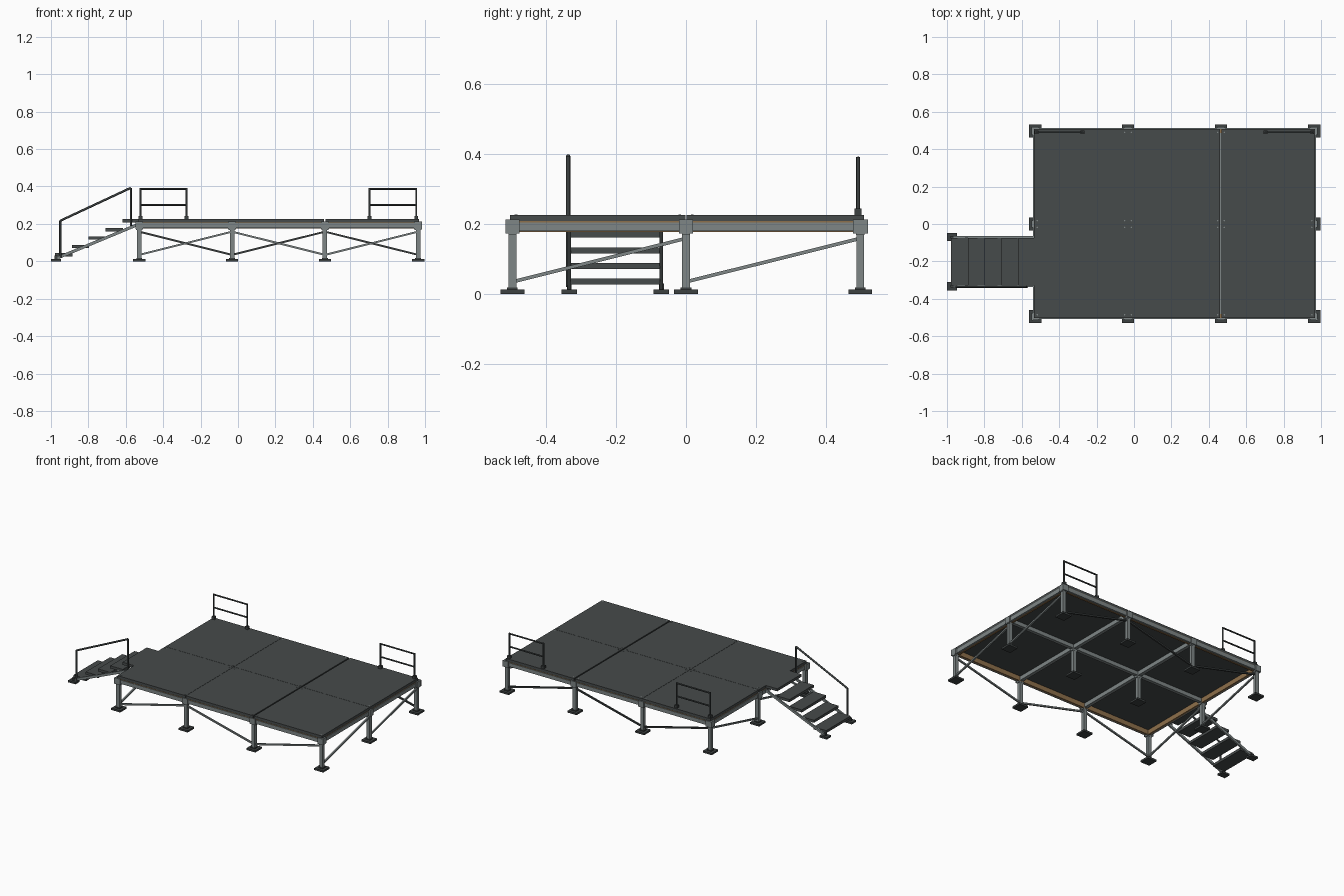
import bpy, bmesh
from mathutils import Vector, Matrix

if "Cube" in bpy.data.objects:
    bpy.data.objects.remove(bpy.data.objects["Cube"])


def material(name, r, g, b):
    m = bpy.data.materials.new(name)
    m.diffuse_color = (r, g, b, 1)
    m.use_nodes = True
    m.node_tree.nodes["Principled BSDF"].inputs["Base Color"].default_value = m.diffuse_color
    return m


DECK = material("deck_grey", 0.062, 0.070, 0.070)
DARK = material("dark_metal", 0.045, 0.052, 0.052)
STEEL = material("light_steel", 0.21, 0.24, 0.24)
WOOD = material("wood", 0.27, 0.16, 0.07)


def finish(name, bm, mat):
    bmesh.ops.recalc_face_normals(bm, faces=bm.faces)
    me = bpy.data.meshes.new(name)
    bm.to_mesh(me)
    bm.free()
    me.materials.append(mat)
    ob = bpy.data.objects.new(name, me)
    bpy.context.collection.objects.link(ob)
    return ob


def add_box(bm, x0, x1, y0, y1, z0, z1):
    m = Matrix.Translation(((x0 + x1) / 2, (y0 + y1) / 2, (z0 + z1) / 2))
    bmesh.ops.create_cube(bm, size=1, matrix=m @ Matrix.Diagonal((x1 - x0, y1 - y0, z1 - z0, 1)))


def box(name, mat, *size):
    bm = bmesh.new()
    add_box(bm, *size)
    return finish(name, bm, mat)


def bar(name, mat, a, b, w=0.012, d=0.012, sides=4):
    """Bar from a to b: square, or round when sides > 4."""
    a, b = Vector(a), Vector(b)
    v = b - a
    m = Matrix.Translation((a + b) / 2) @ v.to_track_quat('Z', 'Y').to_matrix().to_4x4()
    bm = bmesh.new()
    if sides == 4:
        bmesh.ops.create_cube(bm, size=1, matrix=m @ Matrix.Diagonal((w, d, v.length, 1)))
    else:
        bmesh.ops.create_cone(bm, segments=sides, radius1=w / 2, radius2=w / 2,
                              depth=v.length, cap_ends=True, matrix=m)
    ob = finish(name, bm, mat)
    if sides > 4:
        for p in ob.data.polygons:
            p.use_smooth = len(p.vertices) == 4
    return ob


XS = (-0.528, -0.032, 0.465, 0.963)
YS = (-0.495, 0.0, 0.497)
X0, X1, Y0, Y1 = -0.535, 0.969, -0.503, 0.508
TOP = 0.225

# Deck panels with narrow gaps
xe = (X0, -0.032, 0.465, X1)
ye = (Y0, 0.0, Y1)
for i in range(3):
    for j in range(2):
        right_gap = 0.004 if i == 1 else 0.0008
        left_gap = 0.004 if i == 2 else 0.0008
        box("deck_panel", DECK, xe[i] + left_gap, xe[i + 1] - right_gap,
            ye[j] + 0.0008, ye[j + 1] - 0.0008, 0.207, TOP)
        # Bolts at the panel corners
        for x in (xe[i] + 0.018, xe[i + 1] - 0.018):
            for y in (ye[j] + 0.018, ye[j + 1] - 0.018):
                bar("panel_bolt", STEEL, (x, y, TOP - 0.002), (x, y, TOP + 0.0015), 0.008, sides=8)


# Rectangular frames under the deck
def frame(name, mat, x0, x1, y0, y1, z0, z1, t):
    bm = bmesh.new()
    add_box(bm, x0, x1, y0, y0 + t, z0, z1)
    add_box(bm, x0, x1, y1 - t, y1, z0, z1)
    add_box(bm, x0, x0 + t, y0 + t, y1 - t, z0, z1)
    add_box(bm, x1 - t, x1, y0 + t, y1 - t, z0, z1)
    finish(name, bm, mat)


frame("outer_beams", STEEL, X0 - 0.004, X1 + 0.004, Y0 - 0.004, Y1 + 0.004, 0.179, 0.204, 0.014)
frame("wood_rim", WOOD, X0 + 0.009, X1 - 0.009, Y0 + 0.009, Y1 - 0.009, 0.176, 0.207, 0.012)
frame("wood_edge_strip", WOOD, X0, X1, Y0, Y1, 0.204, 0.2075, 0.015)

# Inner beams
for x in XS[1:3]:
    box("cross_beam", STEEL, x - 0.011, x + 0.011, Y0 + 0.01, Y1 - 0.01, 0.18, 0.2065)
box("long_beam", STEEL, X0 + 0.01, X1 - 0.01, -0.011, 0.011, 0.181, 0.206)

# Legs, feet and leg brackets
for i, x in enumerate(XS):
    for j, y in enumerate(YS):
        box("leg", STEEL, x - 0.012, x + 0.012, y - 0.011, y + 0.011, 0.01, 0.2)
        box("foot_plate", DARK, x - 0.033, x + 0.033, y - 0.034, y + 0.034, 0, 0.012)
        box("foot_collar", DARK, x - 0.016, x + 0.016, y - 0.015, y + 0.015, 0.012, 0.018)
        box("leg_head", STEEL, x - 0.018, x + 0.018, y - 0.012, y + 0.012, 0.168, 0.18)
        if j != 1:
            s = -1 if j == 0 else 1
            edge = Y0 - 0.004 if j == 0 else Y1 + 0.004
            box("side_bracket", STEEL, x - 0.021, x + 0.021,
                min(edge, edge + s * 0.007), max(edge, edge + s * 0.007), 0.172, 0.212)
        if i in (0, 3):
            s = -1 if i == 0 else 1
            edge = X0 - 0.004 if i == 0 else X1 + 0.004
            box("end_bracket", STEEL, min(edge, edge + s * 0.009), max(edge, edge + s * 0.009),
                y - 0.02, y + 0.02, 0.172, 0.212)

# Zigzag braces on front and back, mirrored to each other
LO, HI = 0.036, 0.157
for y, flip, mat in ((YS[0], 0, STEEL), (YS[2], 1, DARK)):
    for i in range(3):
        za, zb = (LO, HI) if (i + flip) % 2 == 0 else (HI, LO)
        bar("long_brace", mat, (XS[i] + 0.006, y, za), (XS[i + 1] - 0.006, y, zb), 0.01, 0.01)

# End braces
for x in (XS[0], XS[3]):
    for j in range(2):
        bar("end_brace", STEEL, (x, YS[j] + 0.006, LO), (x, YS[j + 1] - 0.006, HI), 0.01, 0.01)

# Back guard rails
for xa, xb in ((-0.521, -0.275), (0.703, 0.953)):
    y = 0.491
    for x in (xa, xb):
        bar("guard_post", DARK, (x, y, TOP), (x, y, 0.391), 0.011, sides=10)
        box("guard_socket", DARK, x - 0.01, x + 0.01, y - 0.01, y + 0.01, TOP - 0.003, 0.243)
    for z in (0.301, 0.387):
        bar("guard_rail", DARK, (xa, y, z), (xb, y, z), 0.010, sides=10)

# Stair treads
SY0, SY1 = -0.335, -0.068
for k in range(5):
    x = -0.978 + k * 0.09
    z = 0.044 + k * 0.0445 + (0.003 if k == 4 else 0)
    box("stair_tread", DECK, x, x + (0.092 if k < 4 else 0.085), SY0 + 0.006, SY1 - 0.006, z - 0.017, z)

# Stair stringers and feet
for y in (SY0 + 0.002, SY1 - 0.002):
    bar("stair_stringer", STEEL, (-0.975, y, 0.014), (-0.537, y, 0.196), 0.010, 0.016)
    box("stair_foot", DARK, -1.0, -0.945, y - 0.022, y + 0.022, 0, 0.012)
    box("stair_foot_post", DARK, -0.982, -0.965, y - 0.007, y + 0.007, 0.01, 0.03)

# Stair handrail on the front side
y = -0.336
path = [(-0.95, y, 0.02), (-0.95, y, 0.217), (-0.573, y, 0.393), (-0.573, y, 0.19)]
for a, b in zip(path, path[1:]):
    bar("stair_handrail", DARK, a, b, 0.012, sides=10)
